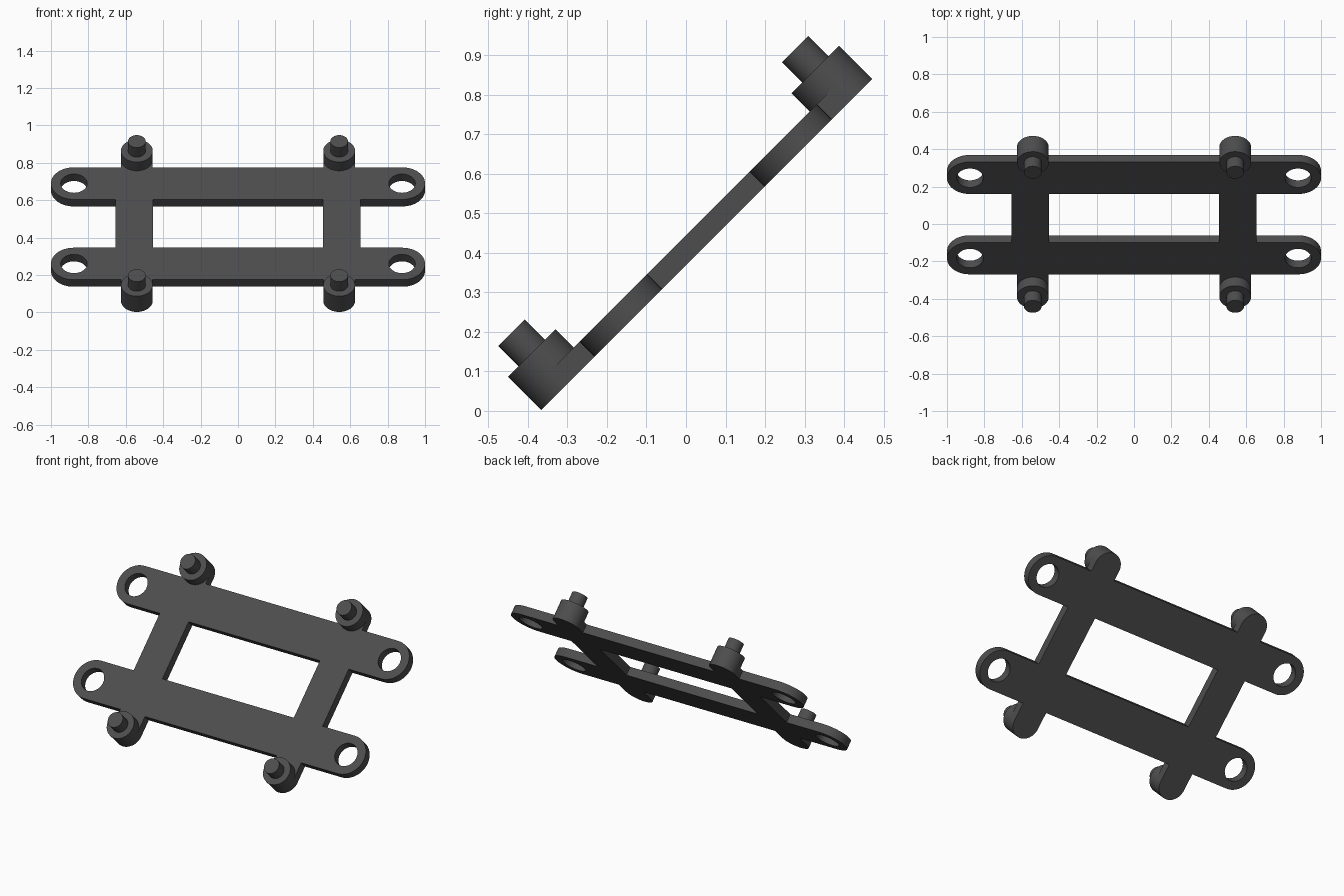
import bpy, bmesh, math
from mathutils import Matrix

if "Cube" in bpy.data.objects:
    bpy.data.objects.remove(bpy.data.objects["Cube"])

# The bracket is laid out flat (x, v, n) and then tilted 45 degrees about x
TILT = math.radians(45)
BOTTOM, TOP = 0.261, 0.314          # plate faces
BOSS_TOP, PIN_TOP = 0.38, 0.452
RAILS = {"lower": 0.0545, "upper": 0.662}
BOSSES = {"lower": -0.172, "upper": 0.842}
RAIL_R, HOLE_R, HOLE_X = 0.121, 0.071, 0.877
BOSS_R, PIN_R, BOSS_X = 0.085, 0.047, 0.541

grey = bpy.data.materials.new("dark grey")
grey.diffuse_color = (0.075, 0.075, 0.075, 1)
grey.use_nodes = True
grey.node_tree.nodes["Principled BSDF"].inputs["Base Color"].default_value = grey.diffuse_color


def finish(name, bm):
    bmesh.ops.recalc_face_normals(bm, faces=bm.faces)
    mesh = bpy.data.meshes.new(name)
    bm.to_mesh(mesh)
    bm.free()
    mesh.materials.append(grey)
    ob = bpy.data.objects.new(name, mesh)
    bpy.context.collection.objects.link(ob)
    ob.rotation_euler.x = TILT
    bpy.ops.object.select_all(action='DESELECT')
    ob.select_set(True)
    bpy.context.view_layer.objects.active = ob
    bpy.ops.object.shade_smooth_by_angle(angle=math.radians(35))
    return ob


def box(name, x0, x1, v0, v1):
    bm = bmesh.new()
    m = (Matrix.Translation(((x0 + x1) / 2, (v0 + v1) / 2, (BOTTOM + TOP) / 2))
         @ Matrix.Diagonal((x1 - x0, v1 - v0, TOP - BOTTOM, 1)))
    bmesh.ops.create_cube(bm, size=1, matrix=m)
    return finish(name, bm)


def cylinder(name, x, v, r, n0, n1):
    bm = bmesh.new()
    bmesh.ops.create_cone(bm, cap_ends=True, segments=48, radius1=r, radius2=r,
                          depth=n1 - n0, matrix=Matrix.Translation((x, v, (n0 + n1) / 2)))
    return finish(name, bm)


def rail(name, v):
    # rounded bar outline plus a round hole near each end
    bm = bmesh.new()
    end = 1 - RAIL_R
    arc = [(s * 1.0, -math.pi / 2 + math.pi * i / 24 + (math.pi if s < 0 else 0))
           for s in (1, -1) for i in range(25)]
    outline = [(s * end + RAIL_R * math.cos(a), v + RAIL_R * math.sin(a)) for s, a in arc]
    loops = [outline]
    for s in (-1, 1):
        loops.append([(s * HOLE_X + HOLE_R * math.cos(math.tau * i / 48),
                       v + HOLE_R * math.sin(math.tau * i / 48)) for i in range(48)])
    edges = []
    for pts in loops:
        vs = [bm.verts.new((x, y, BOTTOM)) for x, y in pts]
        edges += [bm.edges.new((a, b)) for a, b in zip(vs, vs[1:] + vs[:1])]
    bmesh.ops.triangle_fill(bm, use_beauty=True, edges=edges, normal=(0, 0, 1))
    out = bmesh.ops.extrude_face_region(bm, geom=bm.faces[:])
    top = [g for g in out["geom"] if isinstance(g, bmesh.types.BMVert)]
    bmesh.ops.translate(bm, verts=top, vec=(0, 0, TOP - BOTTOM))
    return finish(name, bm)


for level, v in RAILS.items():
    rail(level + "_rail", v)

for side, s in (("left", -1), ("right", 1)):
    # crossbar joining the two rails
    x0, x1 = sorted((s * 0.455, s * 0.654))
    box(side + "_crossbar", x0, x1, RAILS["lower"] + RAIL_R, RAILS["upper"] - RAIL_R)
    for level, v in BOSSES.items():
        # tab, boss and pin outside each rail
        edge = RAILS[level] + (RAIL_R if level == "upper" else -RAIL_R)
        v0, v1 = sorted((v, edge))
        tag = level + "_" + side
        x = s * BOSS_X
        box(tag + "_tab", x - BOSS_R, x + BOSS_R, v0, v1)
        cylinder(tag + "_boss", x, v, BOSS_R, BOTTOM, BOSS_TOP)
        cylinder(tag + "_pin", x, v, PIN_R, BOSS_TOP, PIN_TOP)
